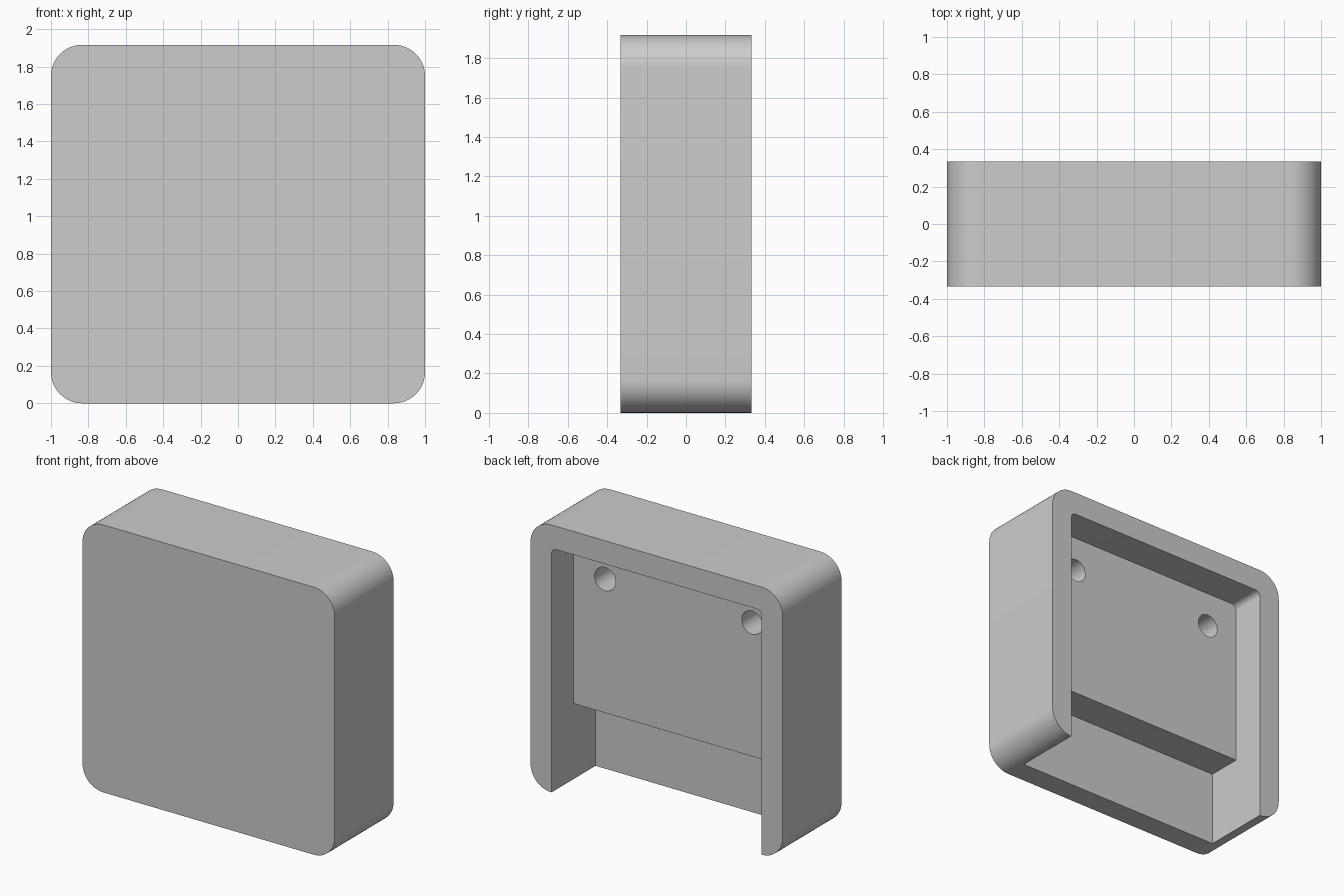
import bpy
import bmesh
from math import cos, sin, pi, radians

if "Cube" in bpy.data.objects:
    bpy.data.objects.remove(bpy.data.objects["Cube"], do_unlink=True)

U = 1 / 24                      # design unit: the body is 48 x 46 x 16 units
HALF_W, HEIGHT, HALF_D = 24 * U, 46 * U, 8 * U
WALL = 4 * U

grey = bpy.data.materials.new("light grey")
grey.use_nodes = True
colour = (0.604, 0.604, 0.604, 1)
grey.diffuse_color = colour
grey.node_tree.nodes["Principled BSDF"].inputs["Base Color"].default_value = colour


def corner(cx, cz, r, start, steps=16):
    """Quarter arc starting at an angle, or a single sharp point."""
    if r == 0:
        return [(cx, cz)]
    angles = [start + pi / 2 * i / steps for i in range(steps + 1)]
    return [(cx + r * cos(a), cz + r * sin(a)) for a in angles]


def slab(half_w, z0, z1, r_top, r_bottom):
    """Upright rectangle outline with rounded top and bottom corners."""
    t, b = r_top, r_bottom
    return (corner(half_w - t, z1 - t, t, 0)
            + corner(t - half_w, z1 - t, t, pi / 2)
            + corner(b - half_w, z0 + b, b, pi)
            + corner(half_w - b, z0 + b, b, 1.5 * pi))


def extrude(name, outline, y0, y1):
    """Solid made by extruding an x-z outline along y."""
    bm = bmesh.new()
    face = bm.faces.new([bm.verts.new((x, y0, z)) for x, z in outline])
    new = bmesh.ops.extrude_face_region(bm, geom=[face])["geom"]
    moved = [v for v in new if isinstance(v, bmesh.types.BMVert)]
    bmesh.ops.translate(bm, verts=moved, vec=(0, y1 - y0, 0))
    bmesh.ops.recalc_face_normals(bm, faces=bm.faces)
    mesh = bpy.data.meshes.new(name)
    bm.to_mesh(mesh)
    bm.free()
    mesh.materials.append(grey)
    obj = bpy.data.objects.new(name, mesh)
    bpy.context.collection.objects.link(obj)
    return obj


# Rounded outer block
body = extrude("housing", slab(HALF_W, 0, HEIGHT, WALL, WALL), -HALF_D, HALF_D)

# Pocket open to the back and bottom, deeper recess below the ledge
inner = HALF_W - WALL
out = HALF_D + 0.1
pocket_y = HALF_D - 6 * U
plate_y = -HALF_D + WALL
ledge_z = 13 * U
cutters = [
    extrude("pocket_cutter", slab(inner, -0.1, HEIGHT - WALL, U, 0), pocket_y, out),
    extrude("recess_cutter", slab(inner, -0.1, ledge_z, 0, 0), plate_y, out),
]

# Two blind screw holes
for side in (-1, 1):
    circle = [(side * 14 * U + 2 * U * cos(2 * pi * i / 48),
               36 * U + 2 * U * sin(2 * pi * i / 48)) for i in range(48)]
    cutters.append(extrude("hole_cutter", circle, plate_y, pocket_y + 0.1))

# Cut the block, then discard the cutters
bpy.ops.object.select_all(action="DESELECT")
bpy.context.view_layer.objects.active = body
body.select_set(True)
for cutter in cutters:
    cutter.hide_render = True
    mod = body.modifiers.new("cut", "BOOLEAN")
    mod.operation = "DIFFERENCE"
    mod.solver = "EXACT"
    mod.object = cutter
    bpy.ops.object.modifier_apply(modifier=mod.name)
    bpy.data.objects.remove(cutter, do_unlink=True)

bpy.ops.object.shade_smooth_by_angle(angle=radians(30))
